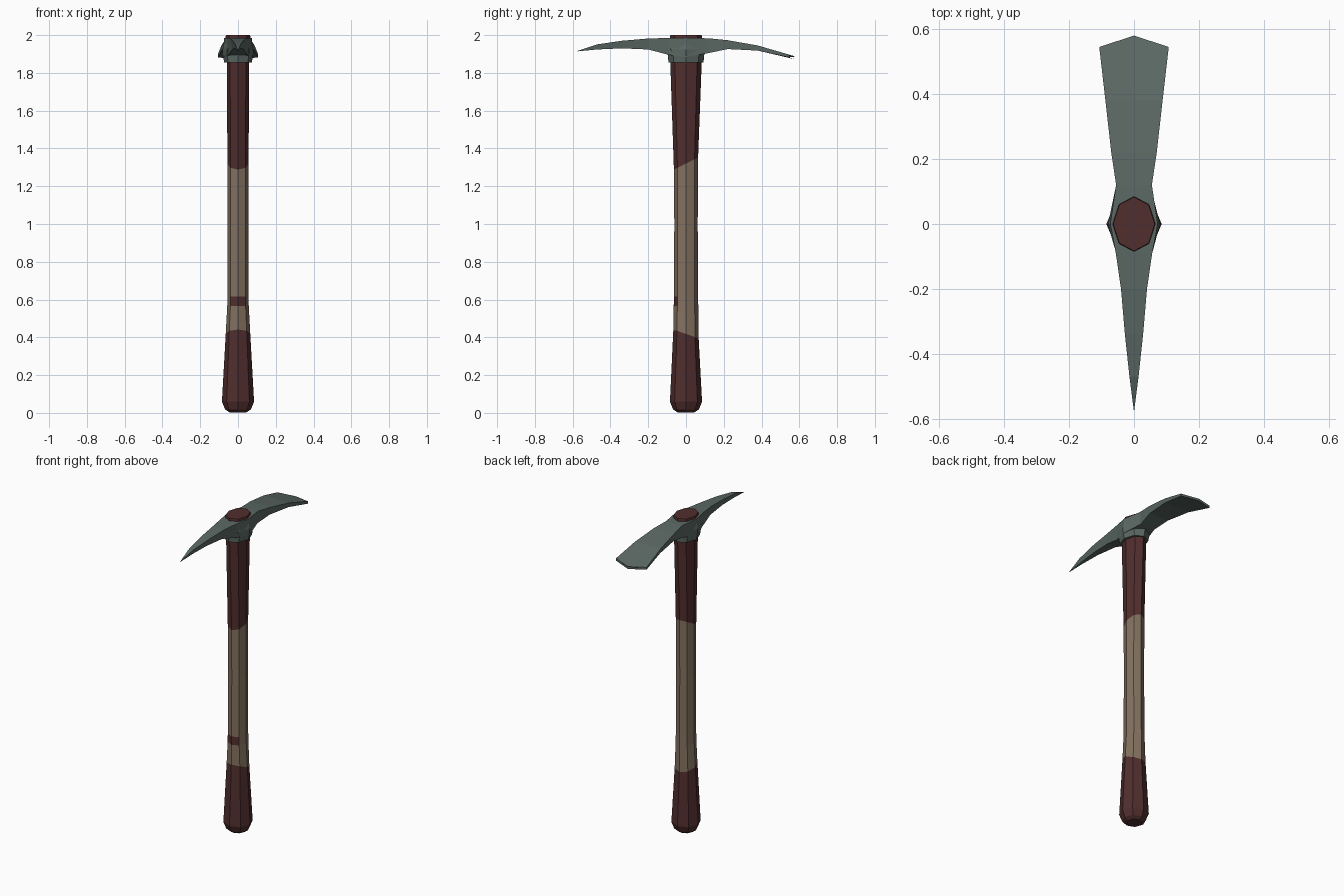
import bpy, bmesh, math

if "Cube" in bpy.data.objects:
    bpy.data.objects.remove(bpy.data.objects["Cube"])


def material(name, rgb):
    m = bpy.data.materials.new(name)
    m.diffuse_color = (*rgb, 1)
    m.use_nodes = True
    m.node_tree.nodes["Principled BSDF"].inputs["Base Color"].default_value = m.diffuse_color
    return m


RED = material("dark red grip", (0.082, 0.027, 0.027))
TAN = material("worn tan wood", (0.225, 0.165, 0.115))
STEEL = material("grey green steel", (0.105, 0.140, 0.127))


def loft(name, rings, mats, pick=None):
    """Skin a row of equal-length rings; pick(row, centre) gives a material index."""
    bm = bmesh.new()
    rows = [[bm.verts.new(p) for p in r] for r in rings]
    n = len(rows[0])
    for k in range(len(rows) - 1):
        a, b = rows[k], rows[k + 1]
        for i in range(n):
            j = (i + 1) % n
            f = bm.faces.new((a[i], a[j], b[j], b[i]))
            if pick:
                f.material_index = pick(k, f.calc_center_median())
    bm.faces.new(rows[0][::-1])
    bm.faces.new(rows[-1])
    bmesh.ops.remove_doubles(bm, verts=bm.verts, dist=0.0005)
    bmesh.ops.recalc_face_normals(bm, faces=bm.faces)
    me = bpy.data.meshes.new(name)
    bm.to_mesh(me)
    bm.free()
    for m in mats:
        me.materials.append(m)
    ob = bpy.data.objects.new(name, me)
    bpy.context.collection.objects.link(ob)
    return ob


def octagon(z, rx, ry, tilt=0):
    pts = []
    for i in range(8):
        a = math.pi / 4 * i
        y = ry * math.sin(a)
        pts.append((rx * math.cos(a), y, z + tilt * y))
    return pts


# Handle: eight-sided, flared at both ends, slanted paint borders
handle_rings = [octagon(*r) for r in (
    (0.003, 0.045, 0.045), (0.018, 0.068, 0.068), (0.06, 0.085, 0.085),
    (0.418, 0.065, 0.067, -0.35), (0.565, 0.057, 0.065), (0.617, 0.056, 0.064),
    (1.0, 0.055, 0.062), (1.32, 0.056, 0.064, 0.5), (1.85, 0.059, 0.083),
    (1.99, 0.066, 0.085), (2.0, 0.064, 0.083))]


def handle_colour(row, c):
    if row < 3 or row >= 7:
        return 0
    # painted patch on the two front faces
    return 0 if row == 4 and c.y < -0.04 else 1


loft("handle", handle_rings, [RED, TAN], handle_colour)

# Head: pick point towards the front, flat adze blade towards the back
# y, half width on top, half width below, top z, bottom z, extra y at middle
stations = (
    (-0.575, 0.0005, 0.0005, 1.916, 1.914, 0),
    (-0.47, 0.014, 0.008, 1.951, 1.924, 0),
    (-0.34, 0.028, 0.018, 1.970, 1.930, 0),
    (-0.20, 0.040, 0.030, 1.982, 1.924, 0),
    (-0.09, 0.056, 0.050, 1.985, 1.895, 0),
    (0.0, 0.073, 0.080, 1.985, 1.885, 0),
    (0.12, 0.055, 0.050, 1.983, 1.905, 0),
    (0.22, 0.070, 0.066, 1.973, 1.926, 0),
    (0.38, 0.088, 0.086, 1.945, 1.918, 0),
    (0.545, 0.107, 0.106, 1.897, 1.882, 0.035))
head_rings = []
for y, wt, wb, zt, zb, dy in stations:
    dz = -0.3 * dy
    head_rings.append([(-wt, y, zt), (0, y + dy, zt + dz), (wt, y, zt),
                       (wb, y, zb), (0, y + dy, zb + dz), (-wb, y, zb)])
loft("pick_head", head_rings, [STEEL])

# Collar under the head, wrapping the handle
loft("head_collar", [octagon(*r) for r in (
    (1.855, 0.073, 0.093), (1.895, 0.081, 0.096), (1.925, 0.081, 0.115),
    (1.975, 0.072, 0.09))], [STEEL])
